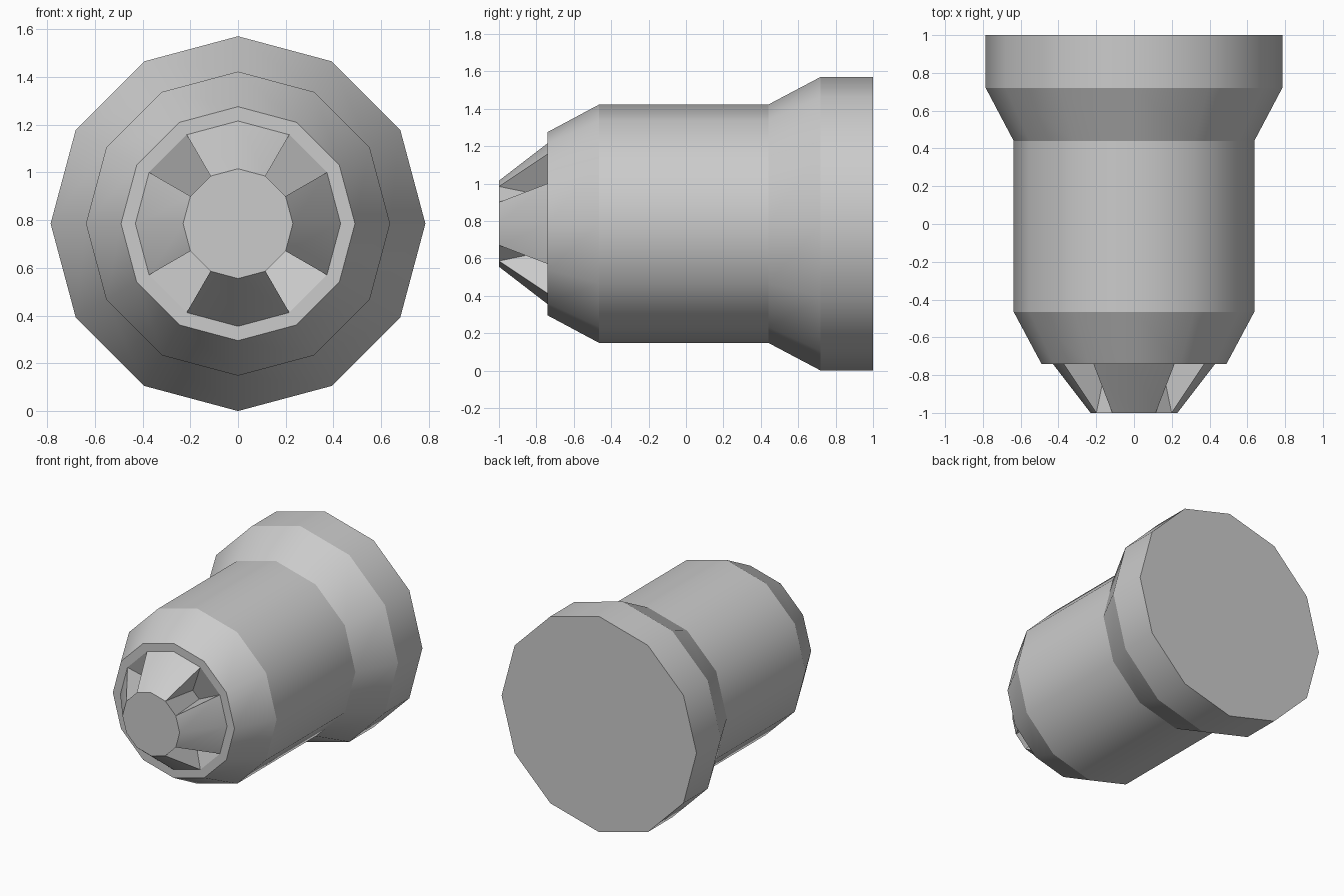
import bpy, bmesh
from math import sin, cos, pi

if "Cube" in bpy.data.objects:
    bpy.data.objects.remove(bpy.data.objects["Cube"])

SIDES = 12
AXIS_Z = 0.785


def ring(bm, r, y):
    # twelve points around the y axis, first one at the top
    return [bm.verts.new((r * sin(2 * pi * i / SIDES), y, AXIS_Z + r * cos(2 * pi * i / SIDES)))
            for i in range(SIDES)]


def finish(bm, name, is_sharp):
    for f in bm.faces:
        f.smooth = True
    for e in bm.edges:
        e.smooth = not is_sharp(e)
    mesh = bpy.data.meshes.new(name)
    bm.to_mesh(mesh)
    bm.free()
    obj = bpy.data.objects.new(name, mesh)
    bpy.context.collection.objects.link(obj)
    return obj


# Body: lathed twelve-sided profile, closed at the back, open rim at the front
profile = [(0.785, 1.0), (0.785, 0.72), (0.637, 0.44), (0.637, -0.465), (0.49, -0.74), (0.43, -0.74)]
bm = bmesh.new()
rings = [ring(bm, r, y) for r, y in profile]
bm.faces.new(rings[0])
for a, b in zip(rings, rings[1:]):
    for i in range(SIDES):
        j = (i + 1) % SIDES
        bm.faces.new((a[i], b[i], b[j], a[j]))
bmesh.ops.recalc_face_normals(bm, faces=bm.faces)
ring_of = {v: k for k, r in enumerate(rings) for v in r}
pairs = {frozenset(e.verts) for e in bm.edges if ring_of[e.verts[0]] == ring_of[e.verts[1]]}
finish(bm, "body", lambda e: frozenset(e.verts) in pairs)

# Nose: tapered tip with four wide ridges and four recessed grooves
bm = bmesh.new()
outer, cap, deep = ring(bm, 0.43, -0.74), ring(bm, 0.23, -1.0), ring(bm, 0.14, -0.62)
bm.faces.new(cap[::-1])
ridge_faces = set()
for i in range(SIDES):
    j = (i + 1) % SIDES
    if i % 3 == 1:
        bm.faces.new((cap[i], cap[j], deep[j], deep[i]))        # groove floor
        bm.faces.new((deep[i], deep[j], outer[j], outer[i]))    # groove end
        bm.faces.new((cap[i], deep[i], outer[i]))               # groove sides
        bm.faces.new((cap[j], outer[j], deep[j]))
    else:
        ridge_faces.add(bm.faces.new((outer[i], cap[i], cap[j], outer[j])))
bmesh.ops.delete(bm, geom=[v for v in bm.verts if not v.link_faces], context='VERTS')
bmesh.ops.recalc_face_normals(bm, faces=bm.faces)
if next(f for f in bm.faces if len(f.verts) == SIDES).normal.y > 0:
    bmesh.ops.reverse_faces(bm, faces=bm.faces)
# only the crest of each ridge stays smooth
finish(bm, "nose", lambda e: not all(f in ridge_faces for f in e.link_faces))
